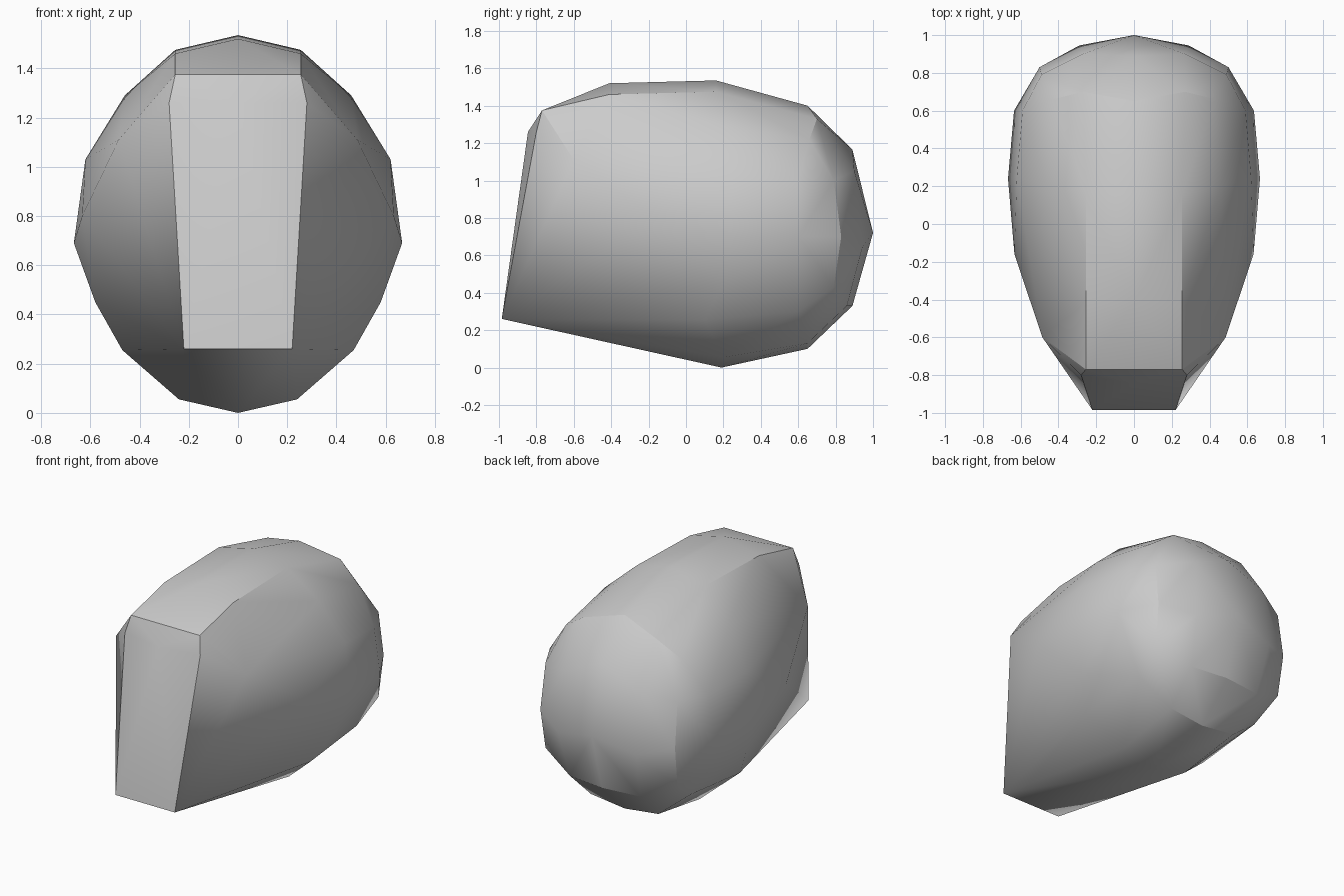
import bpy
import bmesh
import math

# Remove the default object
default_object = bpy.data.objects.get("Cube")
if default_object:
    bpy.data.objects.remove(default_object, do_unlink=True)

# Single matte grey for the whole shell
grey = bpy.data.materials.new("plain_grey")
grey.use_nodes = True
grey_value = (0.6, 0.6, 0.6, 1.0)
grey.diffuse_color = grey_value
shader = next(n for n in grey.node_tree.nodes if n.type == "BSDF_PRINCIPLED")
shader.inputs["Base Color"].default_value = grey_value

# Corners on the centre line: (y, z)
centre_profile = [
    (-.845, 1.26), (-.41, 1.52), (.16, 1.535), (.65, 1.4),
    (.89, 1.165), (1, .72), (.89, .33), (.65, .1), (.19, 0),
]

# Corners of one half, mirrored across x: (x, y, z)
front_plate = [(.22, -.985, .26), (.28, -.8, 1.26), (.255, -.77, 1.375)]
widest_band = [
    (.255, .16, 1.475), (.46, .2, 1.29), (.62, .25, 1.03), (.667, .24, .69),
    (.58, .2, .45), (.47, .1, .255), (.24, .2, .055),
]
shoulders = [(.255, -.41, 1.46), (.485, -.6, 1.11), (.633, -.16, .8)]
rounded_back = [
    (.635, .6, .7), (.5, .83, .7), (.49, .79, 1), (.49, .79, .43),
    (.43, .66, 1.22), (.27, .7, 1.33), (.27, .9, 1.05), (.29, .945, .65),
    (.26, .86, .33), (.25, .65, .13), (.46, .6, .3), (.59, .6, 1),
]


def build_shell(name, centre, half, material):
    """Wrap a mirrored set of corners in a convex skin."""
    bm = bmesh.new()
    for y, z in centre:
        bm.verts.new((0, y, z))
    for x, y, z in half:
        for side in (-1, 1):
            bm.verts.new((side * x, y, z))
    bmesh.ops.convex_hull(bm, input=bm.verts[:])
    loose = [v for v in bm.verts if not v.link_faces]
    bmesh.ops.delete(bm, geom=loose, context="VERTS")
    bmesh.ops.dissolve_limit(bm, angle_limit=math.radians(1),
                             verts=bm.verts[:], edges=bm.edges[:])
    bmesh.ops.recalc_face_normals(bm, faces=bm.faces[:])
    mesh = bpy.data.meshes.new(name)
    bm.to_mesh(mesh)
    bm.free()
    mesh.materials.append(material)
    shell = bpy.data.objects.new(name, mesh)
    bpy.context.collection.objects.link(shell)
    return shell


rounded_shell = build_shell(
    "rounded_shell", centre_profile,
    front_plate + widest_band + shoulders + rounded_back, grey)

# Soft sides with crisp front plate edges
bpy.ops.object.select_all(action="DESELECT")
rounded_shell.select_set(True)
bpy.context.view_layer.objects.active = rounded_shell
bpy.ops.object.shade_smooth_by_angle(angle=math.radians(28))
